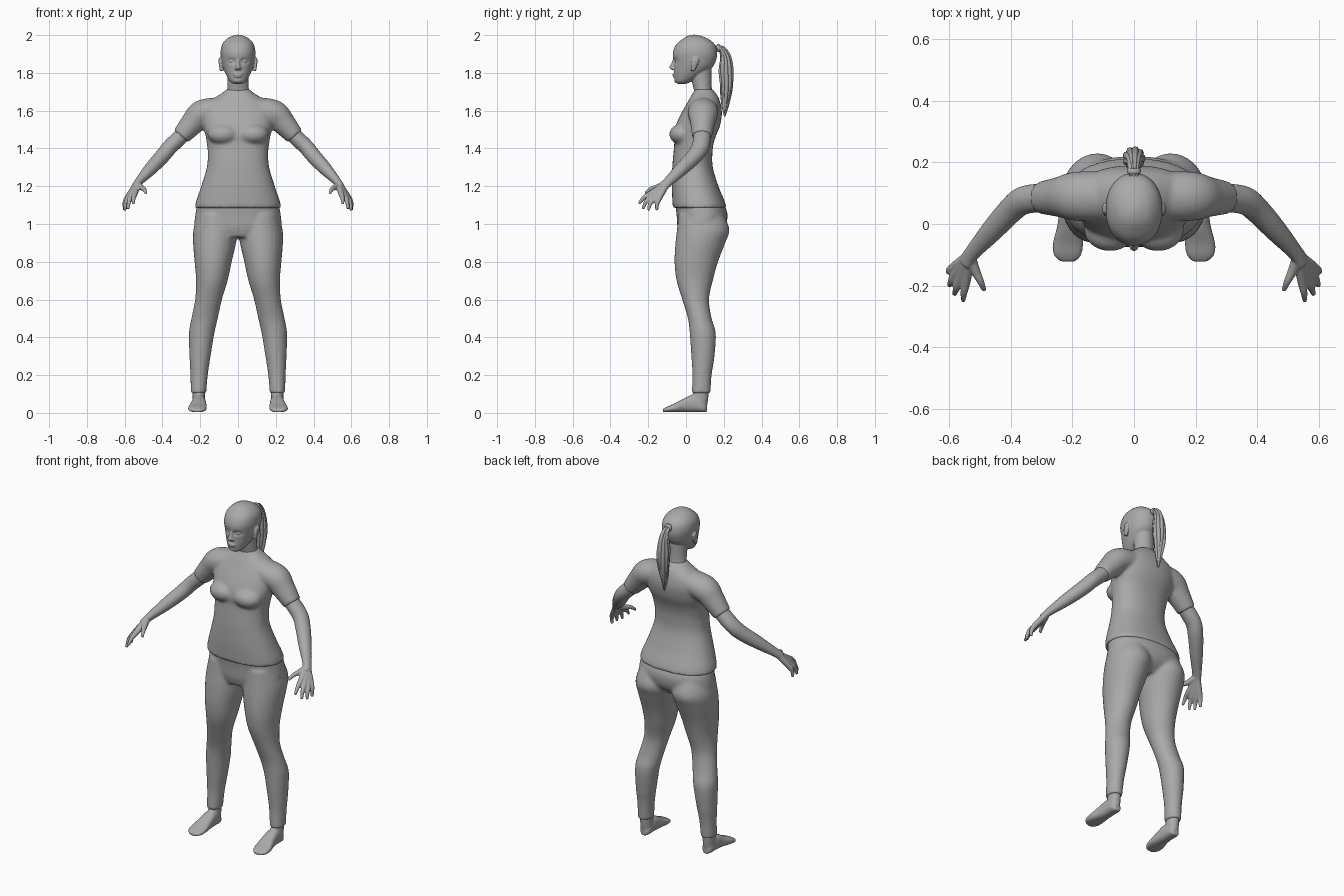
import bpy, bmesh, math
from mathutils import Vector

X, Y, Z = Vector((1, 0, 0)), Vector((0, 1, 0)), Vector((0, 0, 1))
grey = bpy.data.materials.new("plain_grey")
grey.diffuse_color = (0.4, 0.4, 0.4, 1)


def smooth_rows(rows, steps):
    """Catmull-Rom interpolation of (x, y, z, ra, rb) rows."""
    r = [rows[0]] + list(rows) + [rows[-1]]
    out = []
    for i in range(1, len(r) - 2):
        for k in range(steps):
            t = k / steps
            out.append([0.5 * (2 * b + (c - a) * t + (2*a - 5*b + 4*c - d) * t*t
                               + (3*b - a - 3*c + d) * t**3)
                        for a, b, c, d in zip(*r[i - 1:i + 3])])
    return out + [list(rows[-1])]


def loft(bm, rows, axes=None, ref=X, n=28, p=2.0, steps=5):
    """Closed skin over elliptical rings; without axes the rings follow the path."""
    rows = smooth_rows(rows, steps)
    pts = [Vector(r[:3]) for r in rows]
    rings = []
    for i, r in enumerate(rows):
        if axes:
            a, b = axes
        else:
            t = (pts[min(i + 1, len(pts) - 1)] - pts[max(i - 1, 0)]).normalized()
            a = (ref - t * ref.dot(t)).normalized()
            b = t.cross(a)
        ring = []
        for k in range(n):
            c, s = math.cos(math.tau * k / n), math.sin(math.tau * k / n)
            u = math.copysign(abs(c) ** (2 / p), c) * max(r[3], 0.001)
            v = math.copysign(abs(s) ** (2 / p), s) * max(r[4], 0.001)
            ring.append(bm.verts.new(pts[i] + a * u + b * v))
        rings.append(ring)
    for lo, hi in zip(rings, rings[1:]):
        for k in range(n):
            bm.faces.new((lo[k], lo[(k + 1) % n], hi[(k + 1) % n], hi[k]))
    bm.faces.new(rings[0][::-1])
    bm.faces.new(rings[-1])


def body_rows(data):
    """(z, x_in, x_out, y_front, y_back) -> loft rows."""
    return [((xi + xo) / 2, (f + b) / 2, z, abs(xo - xi) / 2, (b - f) / 2)
            for z, xi, xo, f, b in data]


def centred(data):
    return body_rows([(z, -w, w, f, b) for z, w, f, b in data])


def mirror(rows, s):
    return [(s * r[0],) + tuple(r[1:]) for r in rows]


def ball(bm, loc, size):
    new = bmesh.ops.create_uvsphere(bm, u_segments=20, v_segments=12, radius=1)["verts"]
    for v in new:
        v.co = Vector([c * k + l for c, k, l in zip(v.co, size, loc)])


def finish(name, bm, voxel=None, relax=3):
    bmesh.ops.recalc_face_normals(bm, faces=bm.faces)
    me = bpy.data.meshes.new(name)
    bm.to_mesh(me)
    bm.free()
    me.materials.append(grey)
    for f in me.polygons:
        f.use_smooth = True
    ob = bpy.data.objects.new(name, me)
    bpy.context.collection.objects.link(ob)
    if voxel:   # fuse the overlapping forms into one skin
        m = ob.modifiers.new("fuse", "REMESH")
        m.mode, m.voxel_size, m.use_smooth_shade = "VOXEL", voxel, True
        m = ob.modifiers.new("relax", "SMOOTH")
        m.factor, m.iterations = 0.5, relax
    return ob


# Shirt: torso, bust and short sleeves
bm = bmesh.new()
loft(bm, centred([
    (1.085, .228, -.07, .215), (1.12, .222, -.072, .205), (1.2, .195, -.075, .172),
    (1.3, .165, -.073, .142), (1.38, .160, -.066, .14), (1.43, .166, -.062, .147),
    (1.47, .172, -.065, .16), (1.52, .185, -.055, .18), (1.58, .19, -.028, .19),
    (1.63, .175, .0, .185), (1.67, .12, .022, .172), (1.70, .075, .04, .152),
    (1.715, .06, .045, .14)]), axes=(X, Y), n=40, p=2.3)
for s in (-1, 1):
    ball(bm, (s * .078, -.02, 1.475), (.085, .069, .056))
    loft(bm, mirror([(.10, .09, 1.605, .08, .066), (.19, .09, 1.585, .08, .072),
                     (.24, .088, 1.535, .066, .064), (.302, .085, 1.464, .053, .049)], s), ref=Y)
finish("shirt", bm, .009, 5)

# Trousers: pelvis and two legs
bm = bmesh.new()
loft(bm, centred([(1.11, .214, -.058, .2), (1.05, .226, -.05, .22), (.98, .225, -.045, .205),
                  (.93, .15, -.03, .15)]), axes=(X, Y), n=40, p=2.2)
leg = body_rows([
    (1.05, .02, .215, -.04, .2), (.97, .002, .236, -.048, .23), (.9, .01, .238, -.056, .208),
    (.8, .033, .23, -.061, .17), (.7, .055, .222, -.05, .142), (.6, .085, .227, -.02, .122),
    (.5, .107, .247, .01, .136), (.42, .125, .26, .02, .158), (.3, .145, .257, .028, .151),
    (.2, .16, .252, .034, .136), (.105, .168, .25, .03, .13)])
for s in (-1, 1):
    loft(bm, mirror(leg, s), axes=(X, Y))
finish("trousers", bm, .009, 4)

# Bare feet with ankles
for s, side in ((-1, "left"), (1, "right")):
    bm = bmesh.new()
    loft(bm, mirror([(.208, .08, .15, .034, .04), (.208, .078, .1, .033, .042),
                     (.207, .07, .04, .033, .043)], s), axes=(X, Y))
    sole = [(.11, .206, .018, .04), (.09, .207, .032, .065), (.04, .207, .036, .095),
            (-.01, .209, .041, .077), (-.06, .214, .049, .05), (-.1, .216, .045, .033),
            (-.122, .214, .024, .02)]
    loft(bm, mirror([(x, y, (h + .004) / 2, w, (h - .004) / 2) for y, x, w, h in sole], s),
         axes=(X, Z), p=2.5)
    finish(side + "_foot", bm, .006, 2)

# Arms with hands: (knuckle, middle joint, tip) for each finger
fingers = [((.545, -.183, 1.163), (.552, -.222, 1.14), (.555, -.25, 1.107)),
           ((.565, -.177, 1.148), (.577, -.21, 1.12), (.583, -.228, 1.08)),
           ((.58, -.163, 1.138), (.594, -.188, 1.11), (.599, -.2, 1.072)),
           ((.588, -.143, 1.135), (.6, -.153, 1.105), (.601, -.155, 1.072)),
           ((.515, -.152, 1.195), (.498, -.187, 1.185), (.486, -.216, 1.163))]
for s, side in ((-1, "left"), (1, "right")):
    bm = bmesh.new()
    arm = [(.24, .088, 1.53, .042, .04), (.302, .085, 1.464, .046, .042),
           (.36, .076, 1.408, .046, .041), (.40, .045, 1.36, .043, .04),
           (.46, -.02, 1.295, .037, .035), (.525, -.093, 1.225, .027, .022),
           (.548, -.125, 1.195, .028, .018)]
    loft(bm, mirror(arm, s), ref=Y)
    for k, m, t in fingers:
        loft(bm, mirror([(.533, -.1, 1.215, .018, .018), k + (.0155, .0155),
                         m + (.0115, .0115), t + (.0075, .0075)], s), n=14)
    finish(side + "_arm", bm, .0045, 2)

# Head: skull with eye hollows, neck, nose, lips, eyes, ears
bm = bmesh.new()
loft(bm, centred([
    (1.742, .022, -.043, .0), (1.755, .042, -.058, .03), (1.79, .063, -.063, .09),
    (1.83, .079, -.064, .14), (1.87, .088, -.068, .16), (1.91, .092, -.069, .165),
    (1.95, .084, -.052, .153), (1.98, .06, -.018, .118), (1.995, .032, .008, .083),
    (2.002, .006, .035, .05)]), axes=(X, Y), n=72, p=2.15, steps=8)
for v in bm.verts:
    if v.co.y < 0:
        d = ((abs(v.co.x) - .034) / .02) ** 2 + ((v.co.z - 1.862) / .012) ** 2
        v.co.y += .014 * math.exp(-d)
loft(bm, centred([(1.66, .068, .05, .15), (1.71, .058, .042, .138), (1.76, .055, .03, .135),
                  (1.82, .055, .02, .135)]), axes=(X, Y))
loft(bm, [(0, -.060, 1.876, .008, .008), (0, -.068, 1.85, .009, .01),
          (0, -.076, 1.828, .014, .012), (0, -.066, 1.816, .014, .008)], axes=(X, Y), n=16)
ball(bm, (0, -.060, 1.792), (.025, .012, .006))
ball(bm, (0, -.059, 1.781), (.021, .012, .006))
ball(bm, (0, -.05, 1.76), (.022, .013, .012))
for s in (-1, 1):
    ball(bm, (s * .033, -.046, 1.861), (.014, .012, .009))
    ball(bm, (s * .012, -.066, 1.823), (.008, .009, .007))
    loft(bm, [(s * .088, .035, 1.81, .008, .010), (s * .092, .043, 1.84, .009, .018),
              (s * .095, .05, 1.868, .008, .02), (s * .094, .05, 1.882, .005, .012)],
         axes=(X, Y), n=16)
finish("head", bm, .004, 2)

# Ponytail: a core with tapering strands around it
bm = bmesh.new()
tail = [(0, .14, 1.93, .014, .014), (0, .18, 1.93, .018, .016), (0, .208, 1.88, .026, .026),
        (0, .212, 1.8, .036, .038), (0, .215, 1.72, .034, .034), (0, .208, 1.64, .02, .024),
        (0, .205, 1.57, .004, .004)]
loft(bm, [(x, y, z, a * .75, b * .75) for x, y, z, a, b in tail], n=16)
for i in range(9):
    c, s = math.cos(math.tau * i / 9), math.sin(math.tau * i / 9)
    drop = .025 * (i % 3)
    loft(bm, [(c * a * .7, y + s * b * .7, z + drop * j / 6, a * .34, b * .34)
              for j, (x, y, z, a, b) in enumerate(tail)], n=8)
finish("ponytail", bm)

# Hair tie
bm = bmesh.new()
loft(bm, [(0, .163, 1.933, .02, .02), (0, .172, 1.932, .023, .022), (0, .181, 1.929, .02, .02)],
     axes=(X, Z), n=20)
finish("hair_tie", bm)
